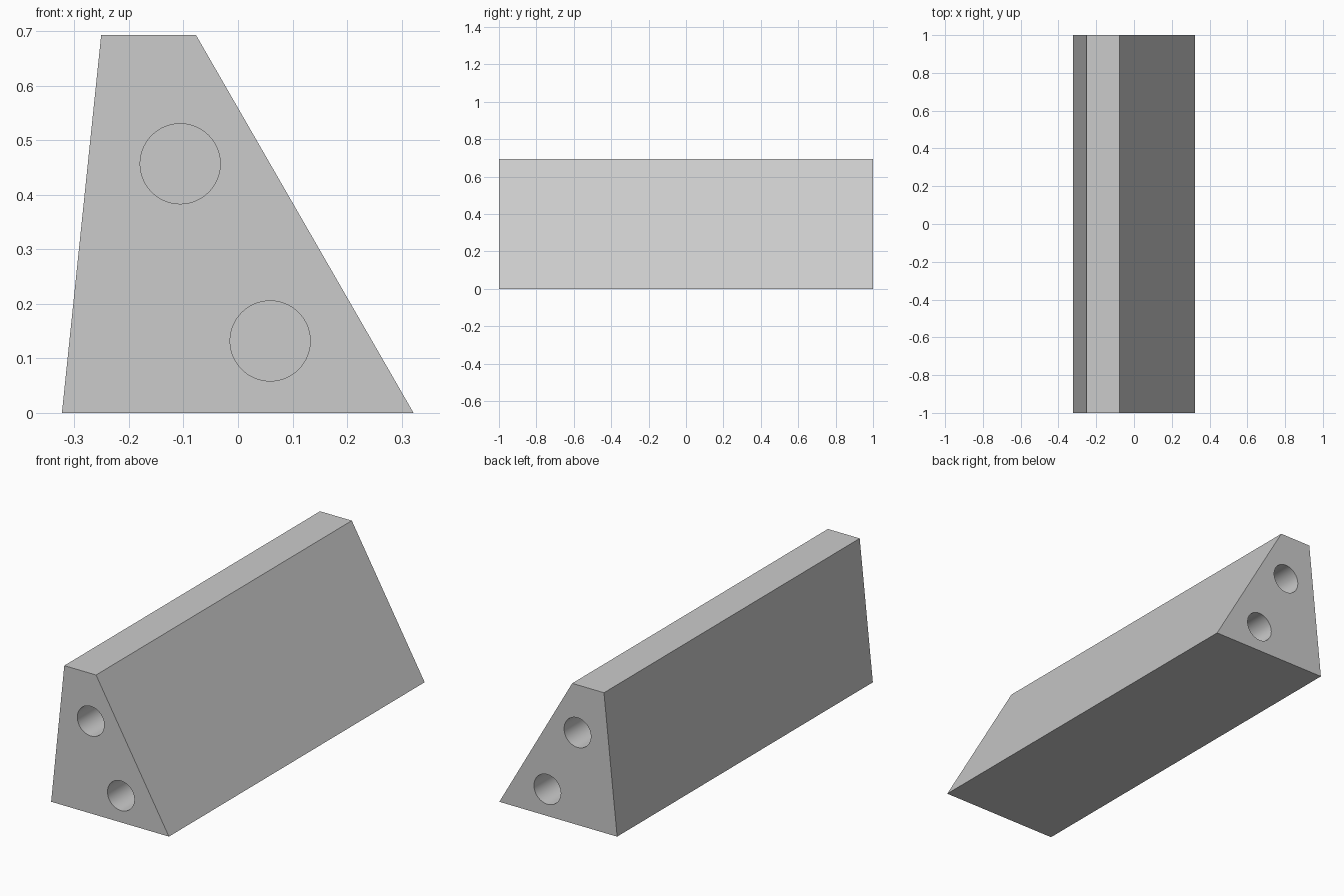
import bpy
import bmesh
import math
from mathutils import Matrix

cube = bpy.data.objects.get("Cube")
if cube:
    bpy.data.objects.remove(cube, do_unlink=True)

HALF_LENGTH = 1.0
HOLE_RADIUS = 0.0735
HOLE_DEPTH = 0.3
PROFILE = [(-0.323, 0), (0.322, 0), (-0.077, 0.693), (-0.251, 0.693)]
HOLES = [(-0.106, 0.457), (0.059, 0.132)]

grey = bpy.data.materials.new("plain_grey")
grey.use_nodes = True
colour = (0.6, 0.6, 0.6, 1)
grey.diffuse_color = colour
grey.node_tree.nodes["Principled BSDF"].inputs["Base Color"].default_value = colour


def make_object(name, bm):
    bmesh.ops.recalc_face_normals(bm, faces=bm.faces)
    mesh = bpy.data.meshes.new(name)
    bm.to_mesh(mesh)
    bm.free()
    mesh.materials.append(grey)
    obj = bpy.data.objects.new(name, mesh)
    bpy.context.collection.objects.link(obj)
    return obj


# Sloped bar: the end profile extruded along its length
bm = bmesh.new()
end = bm.faces.new([bm.verts.new((x, -HALF_LENGTH, z)) for x, z in PROFILE])
swept = bmesh.ops.extrude_face_region(bm, geom=[end], use_keep_orig=True)
moved = [v for v in swept["geom"] if isinstance(v, bmesh.types.BMVert)]
bmesh.ops.translate(bm, verts=moved, vec=(0, 2 * HALF_LENGTH, 0))
bar = make_object("sloped_bar", bm)

# Cutters for the blind round holes in both ends
bm = bmesh.new()
for side in (-1, 1):
    for x, z in HOLES:
        bmesh.ops.create_cone(
            bm, cap_ends=True, segments=64,
            radius1=HOLE_RADIUS, radius2=HOLE_RADIUS, depth=2 * HOLE_DEPTH,
            matrix=Matrix.Translation((x, side * HALF_LENGTH, z))
            @ Matrix.Rotation(math.pi / 2, 4, "X"))
cutter = make_object("hole_cutter", bm)
cutter.hide_render = True

# Cut the holes, then discard the cutter
cut = bar.modifiers.new("end_holes", "BOOLEAN")
cut.operation = "DIFFERENCE"
cut.solver = "EXACT"
cut.object = cutter
bpy.ops.object.select_all(action="DESELECT")
bar.select_set(True)
bpy.context.view_layer.objects.active = bar
bpy.ops.object.modifier_apply(modifier=cut.name)
bpy.data.objects.remove(cutter, do_unlink=True)

# Smooth hole walls with crisp outer edges
bpy.ops.object.shade_smooth_by_angle(angle=math.radians(30))
